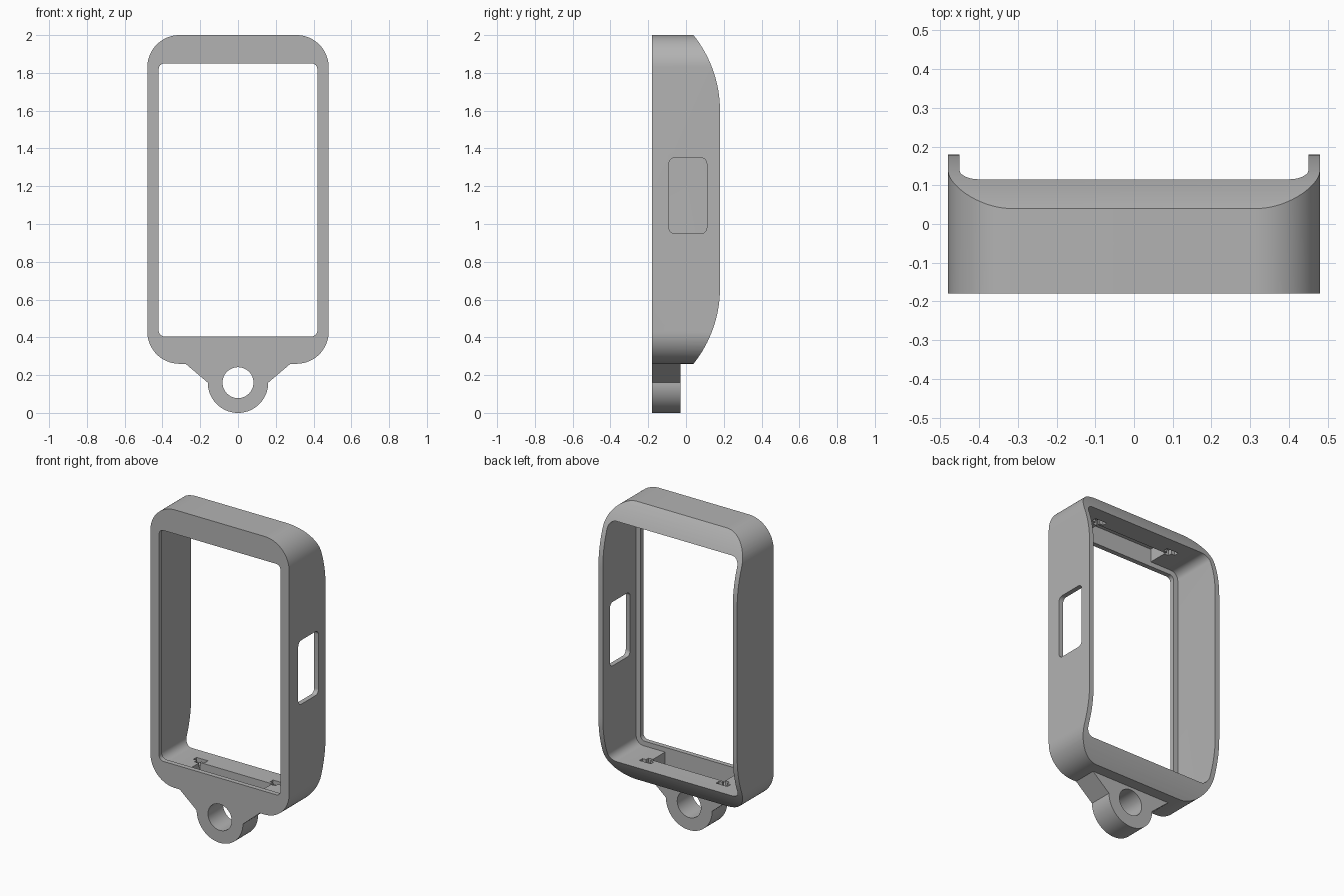
import bpy, bmesh, math
from mathutils import Vector

old = bpy.data.objects.get("Cube")
if old:
    bpy.data.objects.remove(old, do_unlink=True)

grey = bpy.data.materials.new("plain grey")
grey.use_nodes = True
grey.diffuse_color = (0.45, 0.45, 0.45, 1)
grey.node_tree.nodes["Principled BSDF"].inputs["Base Color"].default_value = (0.45, 0.45, 0.45, 1)


def arc(cx, cy, r, a0, a1, steps=16):
    """Points of an arc, angles in degrees."""
    angles = [math.radians(a0 + (a1 - a0) * i / steps) for i in range(steps + 1)]
    return [(cx + r * math.cos(a), cy + r * math.sin(a)) for a in angles]


def rounded(u0, u1, v0, v1, r, steps=8):
    """Outline of a rounded rectangle."""
    return (arc(u1 - r, v1 - r, r, 0, 90, steps) + arc(u0 + r, v1 - r, r, 90, 180, steps)
            + arc(u0 + r, v0 + r, r, 180, 270, steps) + arc(u1 - r, v0 + r, r, 270, 360, steps))


def prism(name, outline, d0, d1, axis="y"):
    """Extrude an outline from d0 to d1, along y (x, z outline) or x (y, z outline)."""
    def place(p, d):
        return (p[0], d, p[1]) if axis == "y" else (d, p[0], p[1])
    bm = bmesh.new()
    face = bm.faces.new([bm.verts.new(place(p, d0)) for p in outline])
    out = bmesh.ops.extrude_face_region(bm, geom=[face])
    verts = [g for g in out["geom"] if isinstance(g, bmesh.types.BMVert)]
    bmesh.ops.translate(bm, verts=verts, vec=Vector(place((0, 0), d1 - d0)))
    bmesh.ops.remove_doubles(bm, verts=bm.verts, dist=1e-5)
    bmesh.ops.recalc_face_normals(bm, faces=bm.faces)
    mesh = bpy.data.meshes.new(name)
    bm.to_mesh(mesh)
    bm.free()
    mesh.materials.append(grey)
    obj = bpy.data.objects.new(name, mesh)
    bpy.context.collection.objects.link(obj)
    return obj


def combine(target, tool, operation="DIFFERENCE"):
    """Apply a boolean and remove the tool."""
    mod = target.modifiers.new("cut", "BOOLEAN")
    mod.operation, mod.object, mod.solver = operation, tool, "EXACT"
    bpy.context.view_layer.objects.active = target
    bpy.ops.object.modifier_apply(modifier=mod.name)
    bpy.data.objects.remove(tool, do_unlink=True)


FRONT, BACK = -0.18, 0.18
BOTTOM, TOP = 0.26, 2.0
MID = (BOTTOM + TOP) / 2

# Outer shell, with the back edge curving forward at top and bottom
case = prism("case_frame", rounded(-0.48, 0.48, BOTTOM, TOP, 0.17, 20), FRONT, BACK)
R, half = 0.64, 0.47
sweep = math.degrees(math.asin((TOP - MID - half) / R))
side = ([(FRONT - 0.1, BOTTOM - 0.01)]
        + [(0.033, BOTTOM - 0.01)] + arc(BACK - R, MID - half, R, -sweep, 0)
        + arc(BACK - R, MID + half, R, 0, sweep)
        + [(0.033, TOP + 0.01), (FRONT - 0.1, TOP + 0.01)])
combine(case, prism("side_profile", side, -0.6, 0.6, "x"), "INTERSECT")

# Screen window and the wider cavity behind its thin lip
combine(case, prism("cavity", rounded(-0.45, 0.45, 0.375, 1.88, 0.05), -0.15, 0.4))
combine(case, prism("window", rounded(-0.42, 0.42, 0.405, 1.85, 0.03), -0.4, 0.0))

# Side opening, on one wall only
combine(case, prism("side_opening", rounded(-0.09, 0.11, 0.95, 1.35, 0.03), 0.4, 0.6, "x"))


# Pockets in the top and bottom walls, with small catch notches
def box(name, x0, x1, y0, y1, z0, z1):
    return prism(name, [(x0, z0), (x1, z0), (x1, z1), (x0, z1)], y0, y1)


for sign in (1, -1):
    inner = MID + sign * (1.88 - 1.1275)

    def span(depth):
        return sorted((inner - sign * 0.02, inner + sign * depth))
    combine(case, box("pocket", -0.25, 0.25, -0.15, -0.02, *span(0.08)))
    for x in (-0.265, 0.265):
        combine(case, box("notch", x - 0.04, x + 0.04, -0.005, 0.025, *span(0.03)))
        combine(case, box("notch_stem", x - 0.015, x + 0.015, -0.03, 0.0, *span(0.03)))

# Hanging loop below the frame
loop = prism("hanging_loop", [(0.28, 0.262), (-0.28, 0.262)]
             + arc(0, 0.16, 0.16, 180, 360, 40), FRONT, -0.03)
combine(loop, prism("loop_hole", arc(0, 0.16, 0.082, 0, 360, 48), -0.5, 0.5))
combine(case, loop, "UNION")

bpy.ops.object.select_all(action="DESELECT")
case.select_set(True)
bpy.context.view_layer.objects.active = case
bpy.ops.object.shade_smooth_by_angle(angle=math.radians(25))
